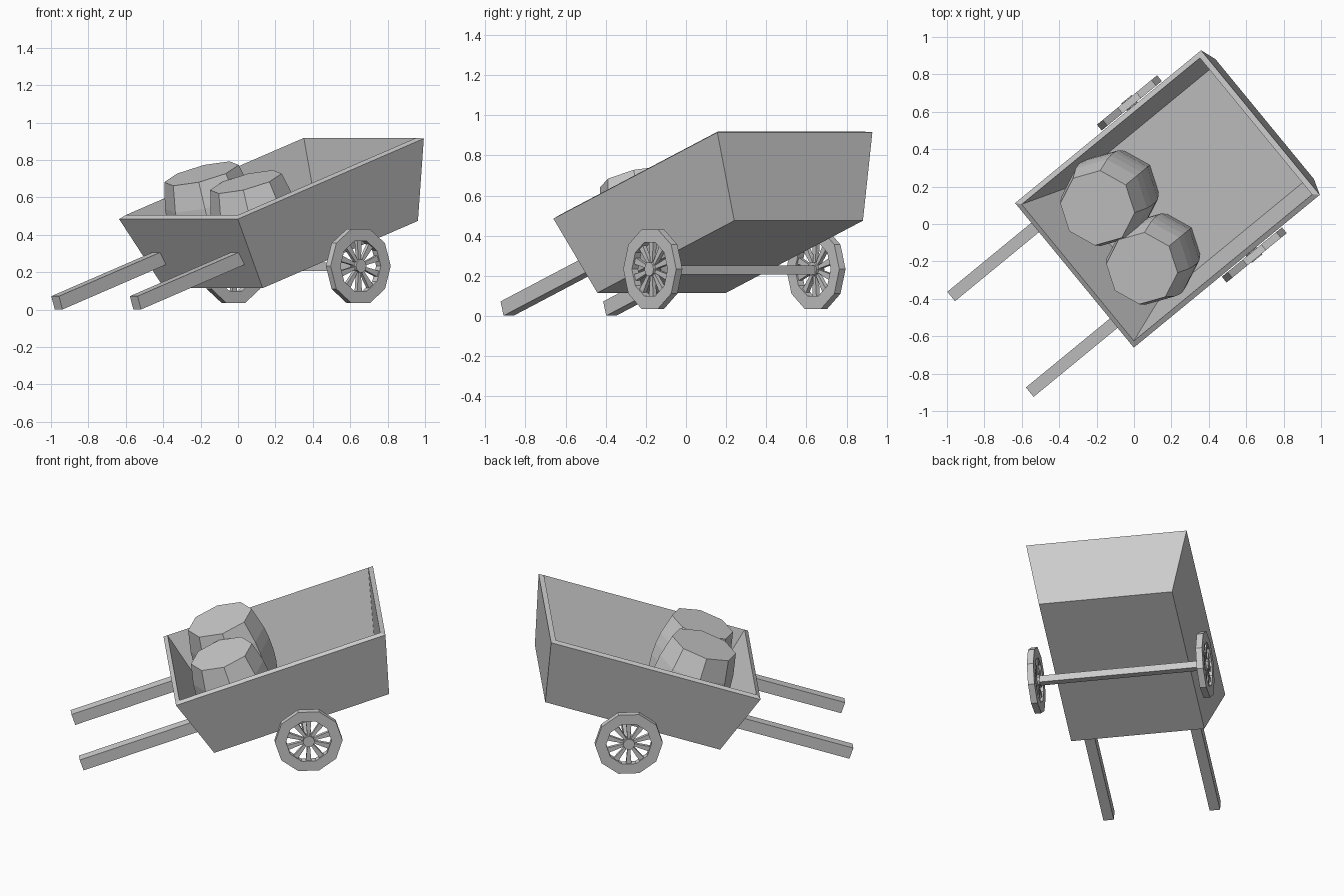
import bpy, bmesh, math
from mathutils import Matrix, Vector

if "Cube" in bpy.data.objects:
    bpy.data.objects.remove(bpy.data.objects["Cube"], do_unlink=True)

grey = bpy.data.materials.new("plain grey")
grey.use_nodes = True
COLOR = (0.6, 0.6, 0.6, 1)
grey.diffuse_color = COLOR
grey.node_tree.nodes["Principled BSDF"].inputs["Base Color"].default_value = COLOR

# Level frame follows the cart's heading; tilted frame sits on the sloping floor
LEVEL = Matrix.Rotation(math.radians(39.4), 4, 'Z') @ Matrix.Translation((0, -0.01, 0))
TILTED = (LEVEL @ Matrix.Translation((-0.1785, 0, 0.115))
          @ Matrix.Rotation(math.radians(-18.5), 4, 'Y'))


def finish(bm, name, matrix):
    bmesh.ops.recalc_face_normals(bm, faces=bm.faces)
    bm.transform(matrix)
    mesh = bpy.data.meshes.new(name)
    bm.to_mesh(mesh)
    bm.free()
    mesh.materials.append(grey)
    obj = bpy.data.objects.new(name, mesh)
    bpy.context.collection.objects.link(obj)
    return obj


def add_box(bm, size, center, turn=Matrix()):
    m = turn @ Matrix.Translation(center) @ Matrix.Diagonal((*size, 1))
    return bmesh.ops.create_cube(bm, size=1, matrix=m)["verts"]


def add_lathe(bm, profile, sides, closed=False, phase=0):
    """Revolve (radius, height) points around z; open profiles get end caps."""
    rings = []
    for r, h in profile:
        angles = [phase + math.tau * i / sides for i in range(sides)]
        rings.append([bm.verts.new((r * math.cos(a), r * math.sin(a), h)) for a in angles])
    pairs = list(zip(rings, rings[1:]))
    if closed:
        pairs.append((rings[-1], rings[0]))
    else:
        bm.faces.new(rings[0])
        bm.faces.new(rings[-1])
    for lo, hi in pairs:
        for i in range(sides):
            j = (i + 1) % sides
            bm.faces.new((lo[i], lo[j], hi[j], hi[i]))


# Open box with flared walls
LENGTH, WIDTH, HEIGHT = 1.133, 0.83, 0.427
bm = bmesh.new()
verts = add_box(bm, (LENGTH, WIDTH, HEIGHT), (LENGTH / 2, 0, HEIGHT / 2))
for v in verts:
    if v.co.z > HEIGHT / 2:
        v.co.x += math.copysign(0.112, v.co.x - LENGTH / 2)
        v.co.y += math.copysign(0.085, v.co.y)
bmesh.ops.recalc_face_normals(bm, faces=bm.faces)
top = max(bm.faces, key=lambda f: f.calc_center_median().z)
bmesh.ops.delete(bm, geom=[top], context='FACES_ONLY')
body = finish(bm, "cart_body", TILTED)
walls = body.modifiers.new("wall thickness", 'SOLIDIFY')
walls.thickness = 0.03
walls.offset = -1
walls.use_even_offset = True

# Handles
for side, y in (("left", 0.331), ("right", -0.331)):
    bm = bmesh.new()
    add_box(bm, (0.765, 0.065, 0.075), (-0.4115, y, 0.183))
    finish(bm, side + "_handle", TILTED)

# Axle
AXLE_X, AXLE_Z, TRACK = 0.392, 0.233, 0.526
bm = bmesh.new()
add_box(bm, (0.045, 2 * TRACK, 0.045), (AXLE_X, 0, AXLE_Z - 0.004))
finish(bm, "axle", LEVEL)

# Wheels: ten-sided rim, tapered spokes and hub
SIDES = 10
for side, y in (("left", TRACK), ("right", -TRACK)):
    place = (LEVEL @ Matrix.Translation((AXLE_X, y, AXLE_Z))
             @ Matrix.Rotation(math.pi / 2, 4, 'X'))
    bm = bmesh.new()
    add_lathe(bm, [(0.208, -0.02), (0.208, 0.02), (0.14, 0.02), (0.14, -0.02)],
              SIDES, closed=True)
    finish(bm, side + "_wheel_rim", place)

    bm = bmesh.new()
    for i in range(SIDES):
        turn = Matrix.Rotation(math.tau * (i + 0.5) / SIDES, 4, 'Z')
        spoke = add_box(bm, (0.115, 0.034, 0.022), (0.0825, 0, 0))
        for v in spoke:
            if v.co.x < 0.08:
                v.co.y *= 0.45
        bmesh.ops.transform(bm, matrix=turn, verts=spoke)
    finish(bm, side + "_wheel_spokes", place)

    bm = bmesh.new()
    add_lathe(bm, [(0.036, -0.025), (0.036, 0.025)], SIDES)
    finish(bm, side + "_wheel_hub", place)

# Barrels standing on the sloping floor
for name, x, y, height, radius in (("large_barrel", 0.272, 0.2, 0.525, 0.245),
                                   ("small_barrel", 0.238, -0.2, 0.49, 0.235)):
    bm = bmesh.new()
    profile = [(0.84, 0), (0.97, 0.27), (1, 0.42), (1, 0.58), (0.97, 0.73), (0.84, 1)]
    add_lathe(bm, [(r * radius, h * height) for r, h in profile], 8)
    finish(bm, name, TILTED @ Matrix.Translation((x, y, 0.03)))
